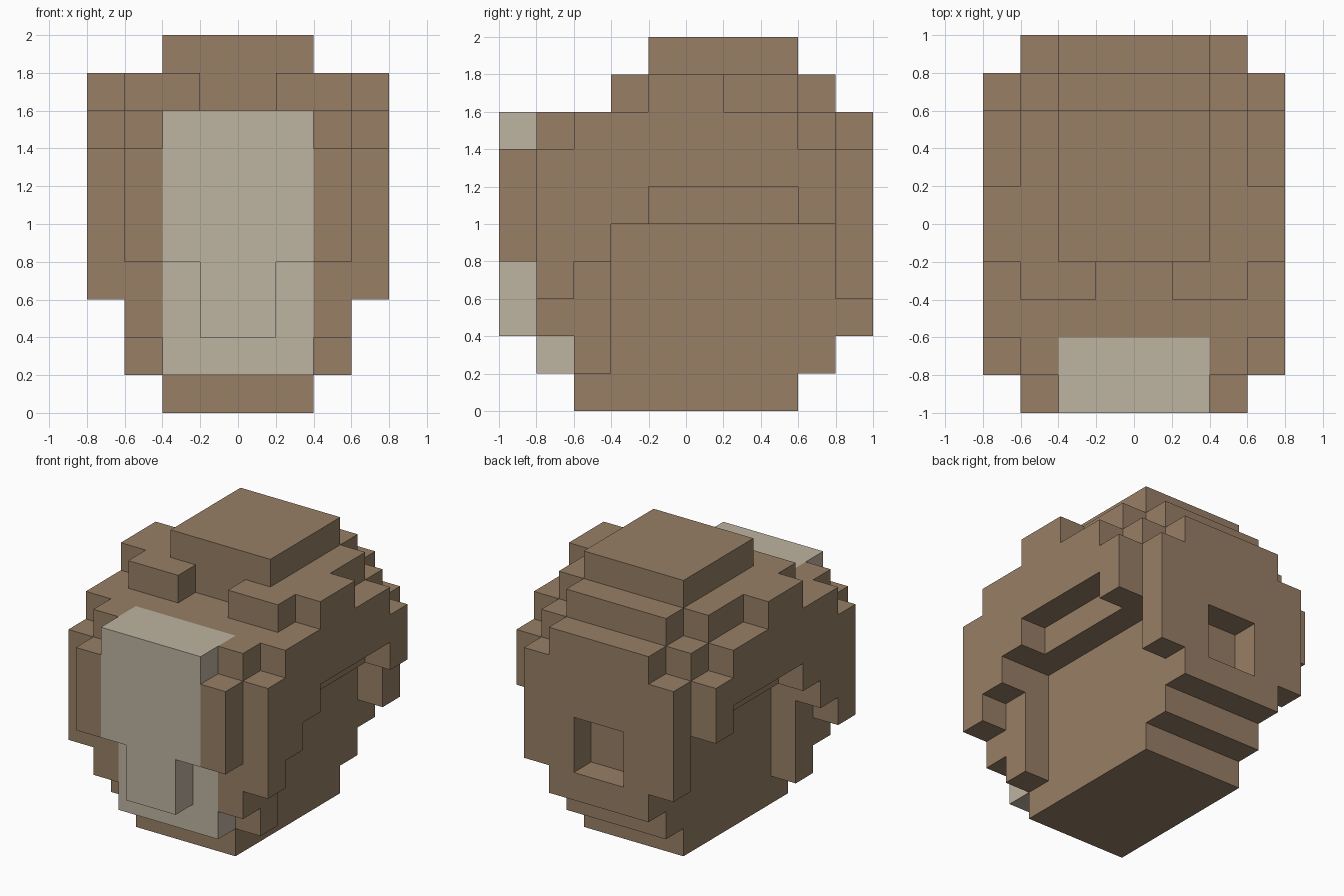
import bpy
import bmesh
from mathutils import Matrix, Vector

if "Cube" in bpy.data.objects:
    bpy.data.objects.remove(bpy.data.objects["Cube"], do_unlink=True)

UNIT = 0.2  # edge length of one block


def make_material(name, rgb):
    mat = bpy.data.materials.new(name)
    mat.use_nodes = True
    color = (*rgb, 1)
    mat.diffuse_color = color
    mat.node_tree.nodes["Principled BSDF"].inputs["Base Color"].default_value = color
    return mat


def block_part(name, mat, boxes):
    """Union of boxes (x0, x1, y0, y1, z0, z1 in blocks), mirrored in x, outer skin only."""
    cells = set()
    for x0, x1, y0, y1, z0, z1 in boxes:
        for x in range(x0, x1):
            for y in range(y0, y1):
                for z in range(z0, z1):
                    cells |= {(x, y, z), (-1 - x, y, z)}
    bm = bmesh.new()
    for cell in sorted(cells):
        center = Vector(cell) + Vector((0.5, 0.5, 0.5))
        verts = bmesh.ops.create_cube(bm, size=1, matrix=Matrix.Translation(center))["verts"]
        inner = []
        for face in {f for v in verts for f in v.link_faces}:
            face.normal_update()
            if tuple(c + round(n) for c, n in zip(cell, face.normal)) in cells:
                inner.append(face)
        bmesh.ops.delete(bm, geom=inner, context="FACES")
    bmesh.ops.remove_doubles(bm, verts=bm.verts, dist=0.01)
    bmesh.ops.scale(bm, vec=(UNIT, UNIT, UNIT), verts=bm.verts)
    mesh = bpy.data.meshes.new(name)
    bm.to_mesh(mesh)
    bm.free()
    mesh.materials.append(mat)
    obj = bpy.data.objects.new(name, mesh)
    bpy.context.collection.objects.link(obj)
    return obj


brown = make_material("warm brown", (0.309, 0.212, 0.130))
pale = make_material("pale beige", (0.515, 0.451, 0.352))

# Central body with stepped underside
block_part("body", brown, [
    (0, 2, -3, 3, 0, 8),
    (0, 2, 3, 4, 1, 8),
])

# Back panel with a square socket
block_part("back_panel", brown, [
    (0, 2, 4, 5, 2, 3),
    (1, 2, 4, 5, 3, 5),
    (0, 2, 4, 5, 5, 8),
    (2, 3, 4, 5, 3, 7),
])

# Stepped side walls, overhanging the lower body
block_part("side_walls", brown, [
    (2, 3, -2, 4, 5, 8),
    (2, 3, -3, -2, 1, 8),
    (2, 3, -4, -3, 2, 8),
    (3, 4, -4, -3, 3, 7),
    (3, 4, -3, -2, 4, 8),
    (3, 4, -2, -1, 5, 8),
    (3, 4, -1, 3, 6, 8),
    (3, 4, 3, 4, 5, 7),
])

# Strips framing the face
block_part("face_trim", brown, [(2, 3, -5, -4, 4, 7)])

# Pale face with a narrow chin
block_part("face", pale, [
    (0, 2, -4, -3, 1, 8),
    (0, 2, -5, -4, 4, 8),
    (0, 1, -5, -4, 2, 4),
])

# Crown tier with brow bumps and ear blocks
block_part("crown", brown, [
    (0, 2, -1, 4, 8, 9),
    (2, 3, -1, 3, 8, 9),
    (3, 4, -1, 1, 8, 9),
    (1, 3, -2, -1, 8, 9),
])

# Top slab
block_part("top_slab", brown, [(0, 2, -1, 3, 9, 10)])
